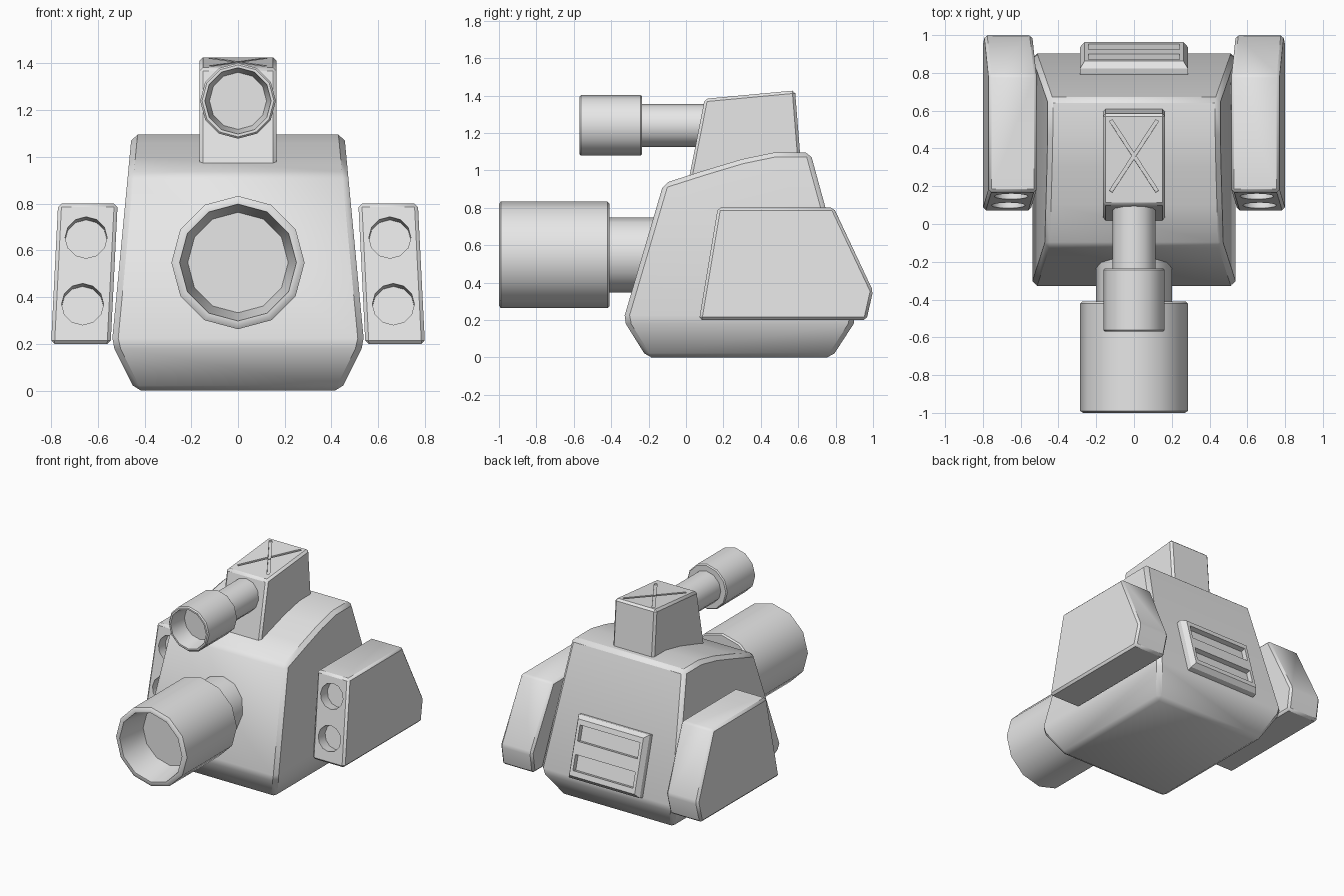
import bpy, bmesh, math
from mathutils import Matrix, Vector

if "Cube" in bpy.data.objects:
    bpy.data.objects.remove(bpy.data.objects["Cube"])

grey = bpy.data.materials.new("plain grey")
grey.diffuse_color = (0.8, 0.8, 0.8, 1)
grey.use_nodes = True
grey.node_tree.nodes["Principled BSDF"].inputs["Base Color"].default_value = grey.diffuse_color


def to_object(name, bm):
    bmesh.ops.recalc_face_normals(bm, faces=bm.faces[:])
    me = bpy.data.meshes.new(name)
    bm.to_mesh(me)
    bm.free()
    ob = bpy.data.objects.new(name, me)
    me.materials.append(grey)
    bpy.context.collection.objects.link(ob)
    return ob


def prism(name, profile, x_low, x_high, split=None):
    """Side profile (y, z) spanned between two x limits that depend on z."""
    bm = bmesh.new()
    a = [bm.verts.new((x_low(z), y, z)) for y, z in profile]
    b = [bm.verts.new((x_high(z), y, z)) for y, z in profile]
    n = len(profile)
    bm.faces.new(a)
    bm.faces.new(b)
    for i in range(n):
        j = (i + 1) % n
        bm.faces.new((a[i], a[j], b[j], b[i]))
    if split:
        for side in (a, b):
            bmesh.ops.connect_verts(bm, verts=[side[split[0]], side[split[1]]])
    return to_object(name, bm)


def lathe(name, profile, z, sides=12):
    """Profile (y, radius) turned around a front-to-back axis."""
    bm = bmesh.new()
    rings = []
    for y, r in profile:
        rings.append([bm.verts.new((r * math.sin(2 * math.pi * k / sides), y,
                                    z + r * math.cos(2 * math.pi * k / sides)))
                      for k in range(sides)])
    for p, q in zip(rings, rings[1:]):
        for k in range(sides):
            m = (k + 1) % sides
            bm.faces.new((p[k], p[m], q[m], q[k]))
    bm.faces.new(rings[0])
    bm.faces.new(rings[-1])
    return to_object(name, bm)


def box_cutter(name, matrix, size):
    bm = bmesh.new()
    bmesh.ops.create_cube(bm, size=1, matrix=matrix @ Matrix.Diagonal((*size, 1)))
    return to_object(name, bm)


def finish(ob, bevel=0, cutters=(), angle=35):
    """Bevel, cut, apply, then smooth the shallow edges."""
    if bevel:
        mod = ob.modifiers.new("bevel", 'BEVEL')
        mod.width, mod.segments = bevel, 1
        mod.limit_method, mod.angle_limit = 'ANGLE', math.radians(20)
    for c in cutters:
        c.hide_render = True
        mod = ob.modifiers.new("cut", 'BOOLEAN')
        mod.operation, mod.solver, mod.object = 'DIFFERENCE', 'EXACT', c
    bpy.ops.object.select_all(action='DESELECT')
    ob.select_set(True)
    bpy.context.view_layer.objects.active = ob
    bpy.ops.object.convert(target='MESH')
    bpy.ops.object.shade_smooth_by_angle(angle=math.radians(angle))
    for c in cutters:
        bpy.data.objects.remove(c)


# Main hull: widest at z = 0.2, tapering up and down
def hull_half(z):
    return 0.44 + 0.5 * z if z < 0.2 else 0.54 - 0.095 * (z - 0.2)


hull = prism("hull", [(-0.21, 0), (0.78, 0), (0.91, 0.2), (0.665, 1.095), (0.47, 1.095),
                      (0.3, 1.06), (0.1, 1.0), (-0.12, 0.93), (-0.335, 0.2)],
             lambda z: -hull_half(z), hull_half, split=(2, 8))
finish(hull, 0.025)

# Main cannon and upper gun: barrel, wide muzzle, tapered bore
finish(lathe("main_cannon", [(0.05, 0.2), (-0.41, 0.2), (-0.41, 0.275), (-0.42, 0.285),
                             (-0.99, 0.285), (-1.0, 0.27), (-1.0, 0.25), (-0.78, 0.215)], 0.548))
finish(lathe("upper_gun", [(0.2, 0.115), (-0.235, 0.115), (-0.235, 0.155), (-0.243, 0.162),
                           (-0.562, 0.162), (-0.57, 0.154), (-0.57, 0.142), (-0.44, 0.122)], 1.24))

# Gun housing with a cross engraved in its sloping roof
housing = prism("gun_housing", [(0.005, 0.9), (0.625, 0.9), (0.583, 1.427), (0.1, 1.382)],
                lambda z: -0.165, lambda z: 0.165)
tilt = math.atan2(0.045, 0.483)
roof = Matrix.Translation((0, 0.36, 1.406)) @ Matrix.Rotation(tilt, 4, 'X')
cross = [box_cutter("cross_cutter", roof @ Matrix.Rotation(s * math.radians(57), 4, 'Z'),
                    (0.45, 0.018, 0.02)) for s in (-1, 1)]
finish(housing, 0.015, cross)

# Rear vent: chamfered panel on the sloping back with two slots
up = Vector((0, -0.245, 0.895)).normalized()
out = Vector((0, up.z, -up.y))
frame = Matrix((Vector((1, 0, 0)), up, -out)).transposed().to_4x4()
frame.translation = (0, 0.847, 0.43)
bm = bmesh.new()
loops = []
for w, h, d in ((0.285, 0.215, 0.02), (0.285, 0.215, -0.035), (0.262, 0.192, -0.068)):
    loops.append([bm.verts.new(frame @ Vector((sx * w, sy * h, d)))
                  for sx, sy in ((-1, -1), (1, -1), (1, 1), (-1, 1))])
for p, q in zip(loops, loops[1:]):
    for k in range(4):
        bm.faces.new((p[k], p[(k + 1) % 4], q[(k + 1) % 4], q[k]))
bm.faces.new(loops[0])
bm.faces.new(loops[-1])
vent = to_object("rear_vent", bm)
slots = [box_cutter("slot_cutter", frame @ Matrix.Translation((0, s * 0.1, -0.068)),
                    (0.48, 0.11, 0.07)) for s in (-1, 1)]
finish(vent, 0, slots, 20)

# Side pods: leaning boxes with two round launch holes in front
axis = Vector((0, -0.6, 0.1)).normalized()
for s, label in ((-1, "left"), (1, "right")):
    pod = prism(label + "_pod", [(0.07, 0.2), (0.965, 0.2), (1.0, 0.355), (0.79, 0.8), (0.17, 0.8)],
                lambda z: s * (0.545 - 0.05 * (z - 0.2)), lambda z: s * (0.8 - 0.05 * (z - 0.2)))
    holes = []
    for x, z in ((0.65, 0.655), (0.665, 0.37)):
        bm = bmesh.new()
        place = Matrix.Translation((s * x, 0.07 + (z - 0.2) / 6, z))
        bmesh.ops.create_cone(bm, cap_ends=True, segments=12, radius1=0.09, radius2=0.09, depth=0.16,
                              matrix=place @ axis.to_track_quat('Z', 'Y').to_matrix().to_4x4())
        holes.append(to_object("hole_cutter", bm))
    finish(pod, 0.015, holes)
